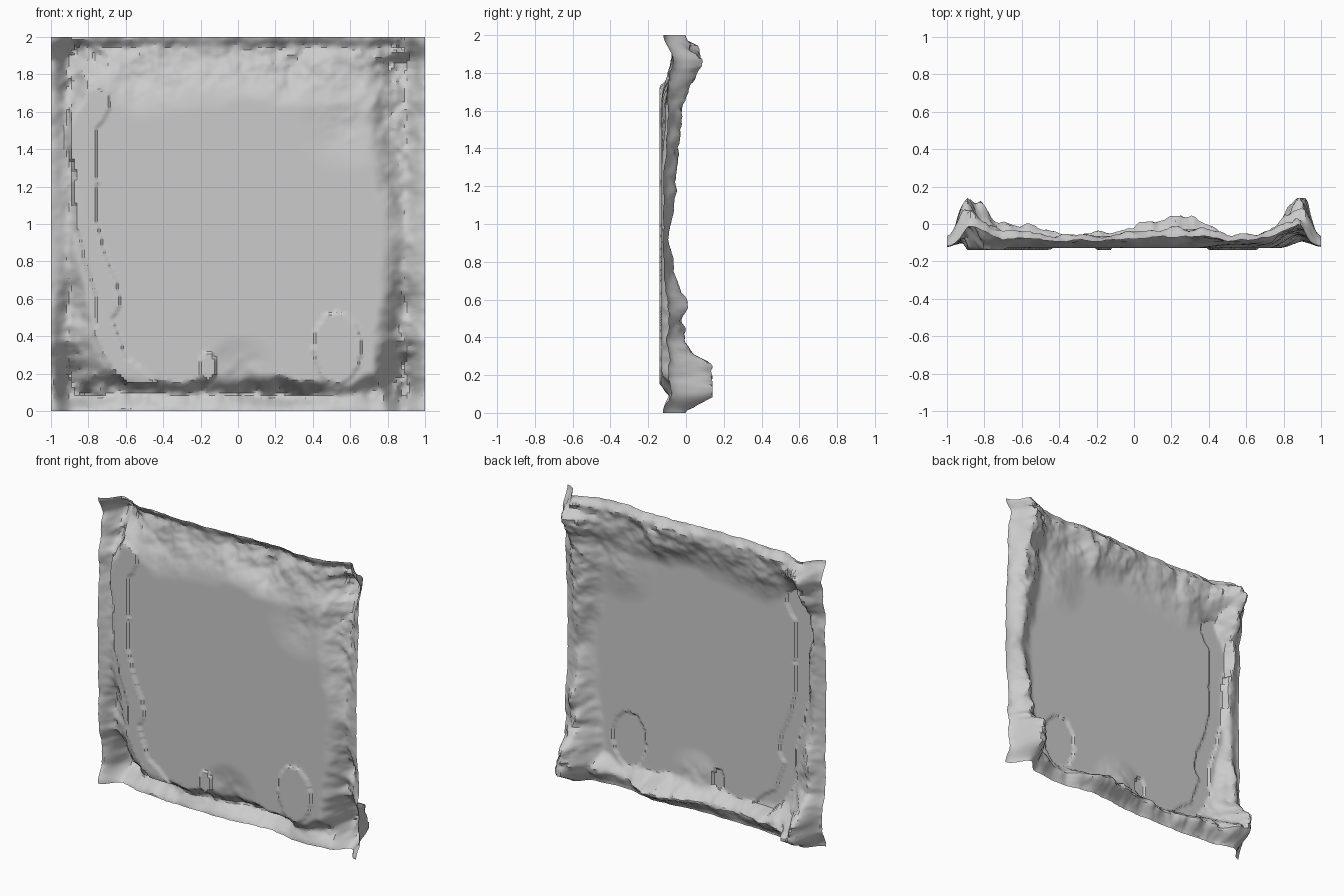
import bpy, bmesh, math
from mathutils import noise, Vector

if "Cube" in bpy.data.objects:
    bpy.data.objects.remove(bpy.data.objects["Cube"])

N = 144            # grid cells per side
PLAIN = -0.129     # y of the flat centre


def lerp(points, t):
    """Piecewise linear lookup in (t, value) pairs."""
    if t <= points[0][0]:
        return points[0][1]
    for (a, u), (b, v) in zip(points, points[1:]):
        if t <= b:
            return u + (v - u) * (t - a) / (b - a)
    return points[-1][1]


def smooth(t):
    t = min(1.0, max(0.0, t))
    return t * t * (3 - 2 * t)


def rough(x, z, scale, seed):
    return noise.fractal(Vector((x * scale, z * scale, seed)), 0.9, 2.0, 4)


# Ridge height along each border
bottom = [(-1, .20), (-.87, .27), (-.75, .16), (-.6, .13), (-.5, .09), (0, .08), (.1, .145),
          (.33, .15), (.5, .05), (.65, .06), (.78, .12), (.87, .27), (1, .2)]
top = [(-1, .15), (-.87, .2), (-.7, .08), (-.5, .08), (-.2, .06), (0, .08),
       (.28, .12), (.5, .06), (.7, .09), (.87, .2), (1, .15)]
left = [(0, .2), (.14, .27), (.27, .2), (.37, .1), (.55, .1), (.8, .05), (.95, .03), (1.1, .05),
        (1.4, .06), (1.6, .1), (1.87, .21), (2, .18)]
right = [(0, .2), (.14, .27), (.28, .22), (.38, .11), (.55, .13), (.75, .06), (.92, .04), (1.2, .07),
         (1.5, .11), (1.7, .13), (1.87, .22), (2, .18)]
# Distance from each border to the foot of its ridge
bottom_foot = [(-1, .4), (-.6, .19), (-.25, .16), (.05, .22), (.3, .18), (.6, .16), (1, .4)]
top_foot = [(-1, .25), (-.75, .3), (-.55, .45), (0, .36), (.3, .4), (1, .5)]
left_foot = [(0, .4), (.4, .24), (.6, .2), (.8, .14), (1.5, .12), (1.7, .2), (2, .3)]
right_foot = [(0, .36), (.3, .28), (.6, .25), (1, .23), (1.4, .32), (2, .36)]
# Banks of the sunken channel on the left
bank_l = [(.15, -.6), (.2, -.66), (.4, -.77), (.6, -.75), (.8, -.82), (1, -.87), (1.6, -.9),
          (1.7, -.86), (1.75, -.8)]
bank_r = [(.15, -.42), (.3, -.6), (.5, -.68), (.56, -.63), (.7, -.65), (.85, -.72), (1, -.75),
          (1.5, -.76), (1.63, -.68), (1.7, -.7), (1.75, -.78)]


def ridge(d, crest, foot, inner):
    return crest * smooth((foot - d) / (foot - inner))


def depth(x, z):
    wob = .03 * rough(x, z, 4, 3)
    dl, dr, db, dt = x + 1 + wob, 1 - x + wob, z + wob, 2 - z + wob
    h = max(ridge(dl, lerp(left, z), lerp(left_foot, z), .07),
            ridge(dr, lerp(right, z), lerp(right_foot, z), .1),
            ridge(db, lerp(bottom, x), lerp(bottom_foot, x), .08),
            ridge(dt, lerp(top, x), lerp(top_foot, x), .06))
    # gentle hills at the bottom middle and upper right
    for cx, cz, r, a in ((.02, .2, .22, .03), (.58, 1.55, .28, .025)):
        h += a * smooth(1 - math.hypot(x - cx, z - cz) / r)
    # surface roughness only where the land rises
    h *= max(.1, 1 + .4 * rough(x, z, 6, 11))
    # outer skirt falls back unevenly towards the border
    low = .22 + .2 * rough(x, z, 3, 21)
    sx = low + (1 - low) * smooth((1 - abs(x)) / .12)
    sz = .4 + .6 * smooth(z / .1) if z < 1 else .6 + .4 * smooth((2 - z) / .06)
    corner = 1 - .6 * smooth(1 - math.hypot(1 - abs(x), min(z, 2 - z)) / .12)
    h *= sx * sz * corner
    # sunken channel and ponds
    e = .012 * rough(x, z, 9, 5)
    channel = .15 < z < 1.75 and lerp(bank_l, z) + e < x < lerp(bank_r, z) + e
    pond = math.hypot((x - .53) / .13, (z - .34) / .19) < 1 + 5 * e
    small_pond = math.hypot((x + .16) / .045, (z - .24) / .08) < 1 + 5 * e
    if channel or pond or small_pond:
        keep = .2 + .7 * smooth((z - 1.5) / .2)
        h = h * keep - .011
    return min(.14, max(-.14, PLAIN + h))


# Relief sheet: flat middle, ridged border
bm = bmesh.new()
rows = []
for j in range(N + 1):
    z = 2 * j / N
    rows.append([bm.verts.new((-1 + 2 * i / N, depth(-1 + 2 * i / N, z), z)) for i in range(N + 1)])
for a, b in zip(rows, rows[1:]):
    for i in range(N):
        bm.faces.new((a[i], b[i], b[i + 1], a[i + 1]))
mesh = bpy.data.meshes.new("relief_sheet")
bm.to_mesh(mesh)
bm.free()
sheet = bpy.data.objects.new("relief_sheet", mesh)
bpy.context.collection.objects.link(sheet)
bpy.context.view_layer.objects.active = sheet
sheet.select_set(True)
bpy.ops.object.shade_smooth_by_angle(angle=math.radians(30))
